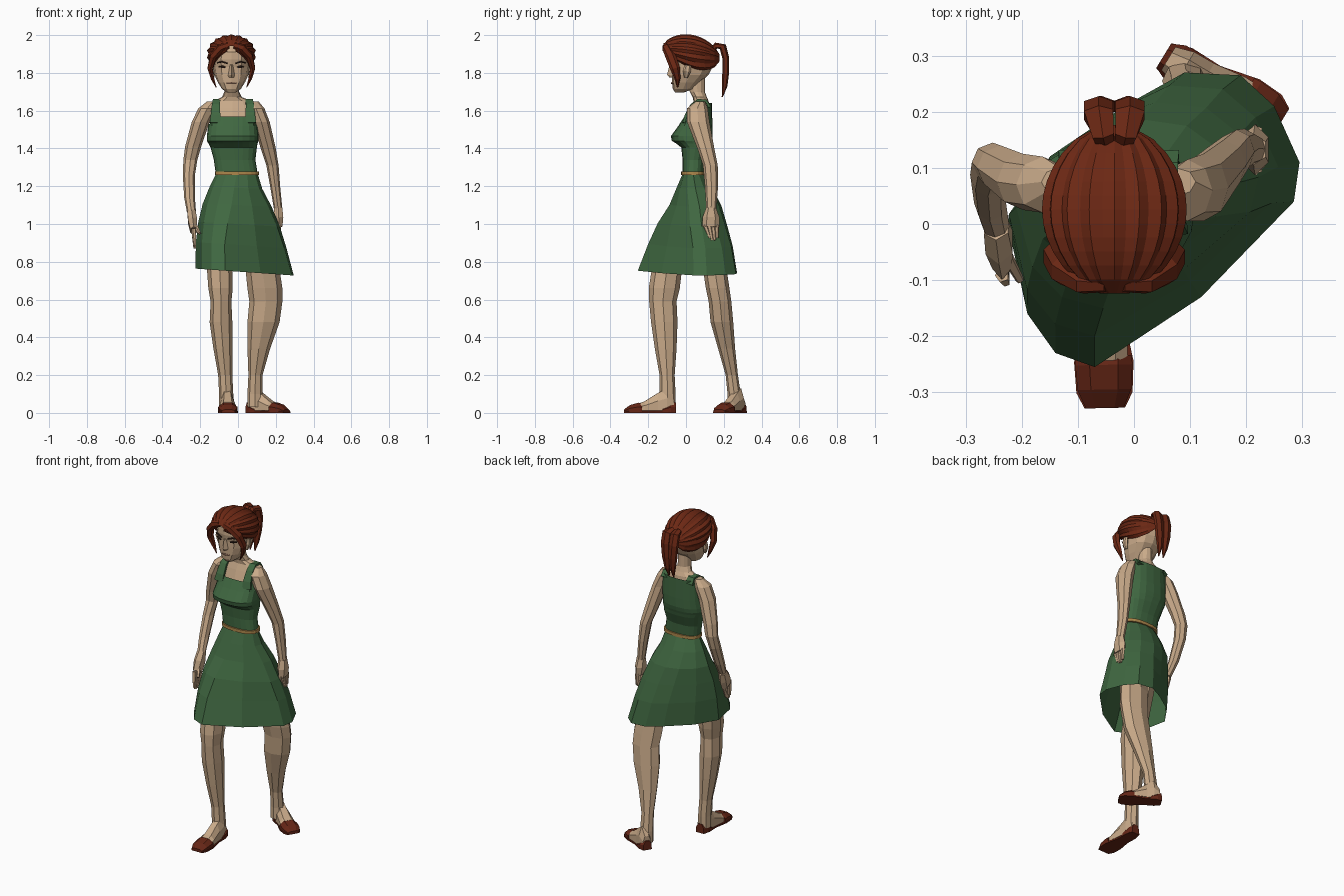
import bpy, bmesh
from math import sin, cos, pi, radians
from mathutils import Vector as V


def mat(name, r, g, b):
    m = bpy.data.materials.new(name)
    m.diffuse_color = (r, g, b, 1)
    return m


SKIN = mat("skin", .58, .40, .25)
GREEN = mat("green_cloth", .05, .135, .052)
RED = mat("auburn", .15, .021, .007)
SHOE = mat("shoe_red", .13, .019, .008)
TAN = mat("belt_tan", .42, .24, .07)
DARK = mat("dark", .03, .015, .01)
LIP = mat("lip", .36, .2, .13)


def loft(name, rings, m, caps=(True, True), closed=True):
    """Skin a list of equal-length point rings."""
    bm = bmesh.new()
    vs = [[bm.verts.new(p) for p in r] for r in rings]
    n = len(vs[0])
    for a, b in zip(vs, vs[1:]):
        for i in range(n if closed else n - 1):
            j = (i + 1) % n
            bm.faces.new((a[i], a[j], b[j], b[i]))
    if caps[0]:
        bm.faces.new(vs[0][::-1])
    if caps[1]:
        bm.faces.new(vs[-1])
    bmesh.ops.recalc_face_normals(bm, faces=bm.faces)
    me = bpy.data.meshes.new(name)
    bm.to_mesh(me)
    bm.free()
    me.materials.append(m)
    ob = bpy.data.objects.new(name, me)
    bpy.context.collection.objects.link(ob)
    return ob


def ell(x0, x1, y0, y1, z, n=8, p=1.0):
    """Horizontal (super)ellipse ring filling the given extents."""
    f = lambda c: (abs(c) ** p) * (1 if c > 0 else -1)
    return [V(((x0 + x1) / 2 + (x1 - x0) / 2 * f(cos(2 * pi * i / n)),
               (y0 + y1) / 2 + (y1 - y0) / 2 * f(sin(2 * pi * i / n)), z)) for i in range(n)]


def stack(name, ext, m, n=8, p=1.0, **k):
    return loft(name, [ell(*e, n=n, p=p) for e in ext], m, **k)


def sweep(name, pts, m, n=6, ref=(1, 0, 0)):
    """Tube along x, y, z, width, depth points."""
    P = [V(q[:3]) for q in pts]
    rings = []
    for i, q in enumerate(pts):
        t = (P[min(i + 1, len(P) - 1)] - P[max(i - 1, 0)]).normalized()
        u = V(ref)
        u = (u - t * u.dot(t)).normalized()
        w = t.cross(u)
        rings.append([P[i] + u * q[3] * cos(2 * pi * (k + .5) / n) + w * q[4] * sin(2 * pi * (k + .5) / n)
                      for k in range(n)])
    return loft(name, rings, m)


# Legs
stack("front_leg", [(-.17, .0, -.12, .05, 1.0), (-.165, -.03, -.18, -.02, .77), (-.157, -.028, -.197, -.033, .66),
                    (-.145, -.035, -.195, -.05, .59), (-.15, -.03, -.185, -.045, .48), (-.13, -.03, -.165, -.05, .34),
                    (-.105, -.03, -.14, -.06, .2), (-.1, -.025, -.14, -.055, .1), (-.1, -.025, -.14, -.055, .03)], SKIN)
stack("back_leg", [(.0, .17, .02, .18, 1.0), (.04, .22, .09, .215, .76), (.05, .235, .105, .23, .66),
                   (.06, .235, .12, .24, .59), (.05, .22, .13, .25, .48), (.05, .17, .17, .26, .34),
                   (.055, .13, .21, .275, .2), (.05, .13, .22, .29, .1), (.05, .13, .22, .29, .03)], SKIN)


# Feet with flat shoes
def slices(name, a, b, prof, m, z0=0):
    a, b = V((*a, 0)), V((*b, 0))
    s = (b - a).normalized().cross(V((0, 0, 1)))
    sec = ((-1, 0), (1, 0), (1, .55), (.5, 1), (-.5, 1), (-1, .55))
    loft(name, [[a.lerp(b, t) + s * w * x + V((0, 0, z0 + (h - z0) * z)) for x, z in sec] for t, w, h in prof], m)


for side, heel, toe in (("front", (-.058, -.053), (-.052, -.328)), ("back", (.053, .3), (.258, .175))):
    slices(side + "_foot", heel, toe, [(.04, .024, .08), (.18, .034, .13), (.35, .035, .105),
                                       (.6, .043, .062), (.85, .042, .035)], SKIN, .012)
    slices(side + "_sole", heel, toe, [(0, .026, .016), (.15, .038, .016), (.4, .037, .016),
                                       (.7, .053, .016), (.9, .05, .016), (1, .036, .014)], SHOE)
    slices(side + "_toe_cap", heel, toe, [(.66, .05, .05), (.72, .051, .054), (.88, .048, .042),
                                          (1, .034, .018)], SHOE, .004)
    slices(side + "_heel_cup", heel, toe, [(0, .025, .055), (.1, .036, .052), (.26, .038, .028)], SHOE, .004)

# Arms
stack("bent_arm", [(-.165, -.10, .05, .10, 1.648), (-.21, -.115, .02, .12, 1.612), (-.245, -.15, .025, .125, 1.54),
                   (-.28, -.195, .06, .14, 1.41), (-.289, -.215, .075, .145, 1.34), (-.292, -.228, .05, .125, 1.26),
                   (-.285, -.228, .005, .07, 1.14), (-.27, -.222, -.03, .02, 1.06)], SKIN)
stack("straight_arm", [(.04, .11, .05, .10, 1.648), (.05, .14, .005, .115, 1.612), (.08, .168, .005, .125, 1.54),
                       (.12, .20, .06, .15, 1.4), (.15, .215, .09, .168, 1.31), (.17, .223, .1, .17, 1.2),
                       (.19, .235, .107, .16, 1.08)], SKIN)


# Hands
def hand(name, w, k, tip, thumb):
    """Palm from wrist w to knuckles k, four fingers to tip, one thumb."""
    mid = [(w[i] + k[i]) / 2 for i in range(3)]
    sweep(name + "_palm", [(*w, .025, .027), (*mid, .028, .045), (*k, .02, .045)], SKIN)
    for i in range(4):
        o = (i - 1.5) * .021
        d = .012 * abs(i - 1.5)
        sweep(f"{name}_finger_{i + 1}", [(k[0], k[1] + o, k[2] + .01, .013, .013),
                                         (tip[0], tip[1] + o * .6, tip[2] + d, .008, .008)], SKIN, n=5)
    sweep(name + "_thumb", [(*mid, .014, .014), (*thumb, .008, .008)], SKIN, n=5)


hand("bent_hand", (-.246, -.005, 1.065), (-.235, -.06, .965), (-.228, -.085, .865), (-.203, -.1, .95))
hand("straight_hand", (.213, .133, 1.085), (.218, .132, .985), (.222, .145, .908), (.2, .085, .965))

# Chest, shoulders and neck
CX = -.027
stack("chest", [(-.13, .08, .0, .12, 1.46), (-.15, .095, .0, .125, 1.55), (-.16, .10, .025, .125, 1.615),
                (-.13, .075, .04, .12, 1.65), (-.085, .02, .035, .11, 1.672), (-.072, .006, .02, .1, 1.7),
                (-.07, .003, .015, .1, 1.79)], SKIN, n=12)

# Dress bodice: low armholes, higher back and square neckline
N = 20
rings = [ell(*e, n=N, p=.8) for e in
         [(-.117, .105, -.018, .095, 1.26), (-.128, .092, -.018, .10, 1.34), (-.145, .10, -.025, .125, 1.405),
          (-.155, .103, -.05, .13, 1.425), (-.165, .108, -.075, .135, 1.44), (-.165, .108, -.08, .14, 1.465),
          (-.158, .104, -.04, .14, 1.52)]]
top = ell(-.155, .10, -.008, .137, 1.54, n=N, p=.8)
for i, v in enumerate(top):
    s = sin(2 * pi * i / N)
    v.z = 1.64 if s > .55 else 1.57 if s < -.55 else 1.53
loft("bodice", rings + [top], GREEN, caps=(False, False))

# Shoulder straps
for sx in (-1, 1):
    path = [(.095, -.012, 1.535, .04), (.092, .0, 1.575, .036), (.09, .03, 1.63, .03), (.086, .065, 1.655, .028),
            (.084, .105, 1.652, .03), (.082, .125, 1.62, .036)]
    sweep("shoulder_strap", [(CX + sx * x, y, z, w, .01) for x, y, z, w in path], GREEN, n=4)

# Belt
stack("belt", [(-.123, .111, -.027, .104, 1.26), (-.122, .11, -.027, .104, 1.279)], TAN, n=20, p=.8)

# Skirt: rings blend from an oval waist to the swung hem
HEM = [(.295, .11), (.25, .21), (.19, .265), (.09, .27), (0, .22), (-.14, .12), (-.225, .0),
       (-.19, -.16), (-.14, -.23), (-.07, -.255), (.12, -.13), (.285, .04)]
SK = [(-.117, .105, -.018, .095, 1.265, 0), (-.152, .128, -.05, .14, 1.19, .15),
      (-.187, .178, -.087, .187, 1.1, .4), (-.21, .222, -.15, .217, 1.0, .7),
      (-.223, .257, -.2, .247, .89, .9), (-.225, .295, -.255, .27, .748, 1)]
rings = []
for x0, x1, y0, y1, z, f in SK:
    r = []
    for i, (hx, hy) in enumerate(HEM):
        u = (1 - f) * cos(i * pi / 6) + f * (hx - .035) / .26
        w = (1 - f) * sin(i * pi / 6) + f * (hy - .0075) / .2625
        r.append((x0 + (x1 - x0) * (u + 1) / 2, y0 + (y1 - y0) * (w + 1) / 2, z - .07 * hx * f))
    rings.append(r)
loft("skirt", rings, GREEN, caps=(False, False))

# Head
HX = -.035
stack("head", [(HX - a, HX + a, y0, y1, z) for a, y0, y1, z in
               [(.025, -.058, -.01, 1.697), (.05, -.07, .04, 1.715), (.072, -.074, .075, 1.75),
                (.09, -.076, .12, 1.79), (.096, -.076, .14, 1.83), (.098, -.084, .14, 1.87),
                (.092, -.082, .125, 1.91), (.06, -.045, .08, 1.955)]], SKIN, n=12, p=.85)
loft("nose", [[(HX - .007, -.076, 1.845), (HX + .007, -.076, 1.845), (HX, -.088, 1.84)],
              [(HX - .019, -.07, 1.785), (HX + .019, -.07, 1.785), (HX, -.1, 1.79)],
              [(HX - .014, -.07, 1.775), (HX + .014, -.07, 1.775), (HX, -.088, 1.776)]], SKIN)
sweep("mouth", [(HX - .025, -.067, 1.745, .004, .004), (HX, -.074, 1.746, .006, .007),
                (HX + .025, -.067, 1.745, .004, .004)], LIP, ref=(0, 0, 1))
for s in (-1, 1):
    sweep("eye", [(HX + s * .032, -.073, 1.83, .003, .004), (HX + s * .048, -.067, 1.833, .008, .006),
                  (HX + s * .066, -.056, 1.832, .003, .004)], DARK, ref=(0, 0, 1))
    sweep("eyebrow", [(HX + s * .022, -.081, 1.85, .004, .005), (HX + s * .05, -.073, 1.859, .005, .005),
                      (HX + s * .075, -.055, 1.853, .003, .004)], DARK, ref=(0, 0, 1))
    sweep("ear", [(HX + s * .095, .0, 1.775, .008, .01), (HX + s * .104, .005, 1.81, .012, .022),
                  (HX + s * .104, .01, 1.84, .008, .018)], SKIN)

# Ridged hair cap combed from the fringe to the ponytail, deeper towards the nape
K, T = 26, 12
rings = []
for j in range(T + 1):
    t = .012 + .976 * j / T
    c = V((HX, -.128, 1.925)).lerp(V((HX, .18, 1.88)), t)
    s = sin(pi * t) ** .5
    r = []
    for i in range(K + 1):
        a = radians(-40 + 260 * i / K)
        g = s * (1 if i % 2 else .93)
        r.append(c + V((cos(a) * .131 * g, 0, sin(a) * g * (.1 if sin(a) > 0 else .07 + .11 * t))))
    rings.append(r)
loft("hair_cap", rings, RED, caps=(False, True), closed=False)

# Face locks and ponytail
for s in (-1, 1):
    sweep("face_lock", [(HX + s * x, y, z, a, b) for x, y, z, a, b in
                        [(.014, -.108, 1.945, .018, .014), (.055, -.104, 1.932, .024, .022),
                         (.096, -.082, 1.89, .02, .028), (.113, -.058, 1.825, .015, .026),
                         (.1, -.045, 1.77, .01, .016), (.08, -.045, 1.722, .002, .003)]], RED)
    sweep("ponytail", [(HX + s * x, y, z, a, b) for x, y, z, a, b in
                       [(.012, .13, 1.91, .015, .012), (.02, .16, 1.945, .022, .017),
                        (.028, .195, 1.938, .03, .02), (.028, .21, 1.88, .03, .018),
                        (.022, .21, 1.8, .028, .018), (.018, .205, 1.73, .018, .014),
                        (.016, .192, 1.672, .003, .003)]], RED)
